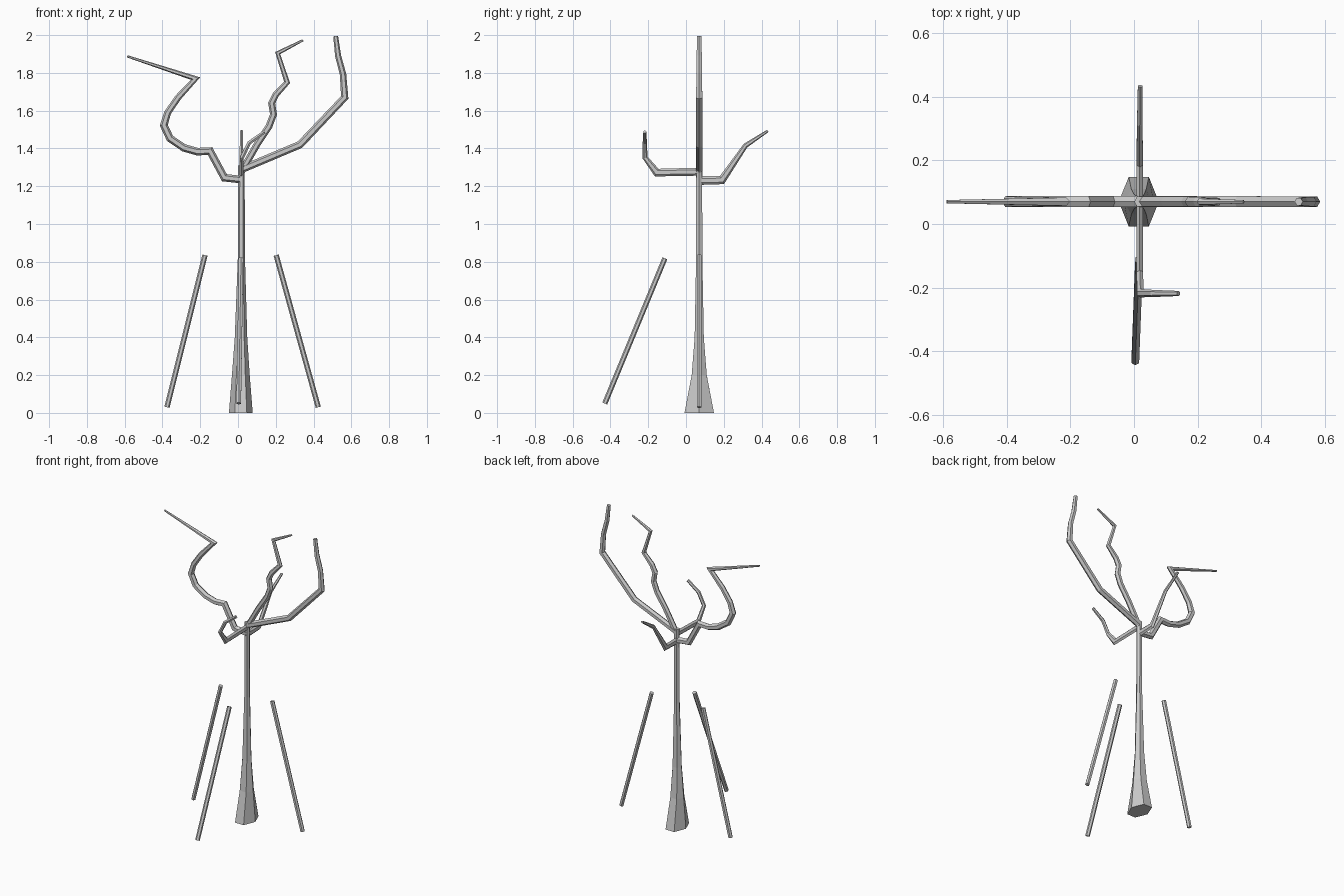
import bpy, bmesh, math
from mathutils import Vector

Y = 0.07   # depth of the trunk and the three main branches


def sweep(name, pts, radii, side_ref):
    """Mitred six-sided tube; radii are (in-plane, sideways) per point."""
    pts = [Vector(p) for p in pts]
    bm = bmesh.new()
    rings = []
    for i, p in enumerate(pts):
        d_in = (p - pts[max(i - 1, 0)]).normalized()
        d_out = (pts[min(i + 1, len(pts) - 1)] - p).normalized()
        t = (d_in + d_out).normalized()
        mitre = 1.0
        if 0 < i < len(pts) - 1:
            mitre = min(1 / max(t.dot(d_in), 0.1), 1.7)
        side = Vector(side_ref)
        side = (side - t * side.dot(t)).normalized()
        up = t.cross(side)
        a, b = radii[i]
        rings.append([bm.verts.new(p + up * (a * mitre * math.cos(k * math.pi / 3))
                                   + side * (b * math.sin(k * math.pi / 3)))
                      for k in range(6)])
    for r, s in zip(rings, rings[1:]):
        for k in range(6):
            bm.faces.new((r[k], r[(k + 1) % 6], s[(k + 1) % 6], s[k]))
    bm.faces.new(rings[0])
    bm.faces.new(rings[-1])
    bmesh.ops.recalc_face_normals(bm, faces=bm.faces)
    me = bpy.data.meshes.new(name)
    bm.to_mesh(me)
    bm.free()
    ob = bpy.data.objects.new(name, me)
    bpy.context.collection.objects.link(ob)
    return ob


def planar(name, xz, radii):
    sweep(name, [(x, Y, z) for x, z in xz], [(r, r) for r in radii], (0, 1, 0))


# Trunk with flared foot
sweep("trunk", [(0.015, Y, 0), (0.015, Y, 0.2), (0.016, Y, 0.4), (0.018, Y, 0.82), (0.018, Y, 1.31)],
      [(0.063, 0.09), (0.047, 0.046), (0.033, 0.028), (0.019, 0.019), (0.017, 0.018)], (0, 1, 0))

# Main branches in the trunk plane
planar("left_branch",
       [(0.02, 1.235), (-0.072, 1.245), (-0.148, 1.386), (-0.215, 1.383), (-0.286, 1.403),
        (-0.36, 1.453), (-0.393, 1.523), (-0.372, 1.59), (-0.317, 1.67), (-0.225, 1.77), (-0.587, 1.888)],
       [0.02, 0.02, 0.02, 0.02, 0.02, 0.02, 0.02, 0.018, 0.017, 0.015, 0.006])
planar("middle_branch",
       [(0.02, 1.28), (0.10, 1.42), (0.164, 1.517), (0.188, 1.58), (0.178, 1.64),
        (0.2, 1.685), (0.26, 1.75), (0.21, 1.905), (0.344, 1.973)],
       [0.018, 0.018, 0.018, 0.018, 0.018, 0.017, 0.014, 0.011, 0.006])
planar("right_branch",
       [(0.02, 1.29), (0.328, 1.42), (0.565, 1.67), (0.556, 1.793), (0.53, 1.89), (0.517, 1.995)],
       [0.02, 0.02, 0.019, 0.017, 0.016, 0.013])

# Small twigs growing to the back and front
sweep("back_twig", [(0.018, 0.07, 1.23), (0.018, 0.19, 1.232), (0.018, 0.315, 1.415), (0.019, 0.433, 1.493)],
      [(0.023, 0.012), (0.021, 0.012), (0.013, 0.01), (0.007, 0.008)], (1, 0, 0))
sweep("front_twig", [(0.018, 0.07, 1.277), (0.018, -0.155, 1.272), (0.02, -0.217, 1.352),
                     (0.06, -0.218, 1.43), (0.14, -0.218, 1.488)],
      [(0.021, 0.012), (0.02, 0.012), (0.013, 0.012), (0.011, 0.012), (0.008, 0.01)], (1, 0, 0))

# Three leaning support stakes
for name, foot, head, side in (
        ("left_stake", (-0.376, Y, 0.03), (-0.175, Y, 0.835), (0, 1, 0)),
        ("right_stake", (0.425, Y, 0.03), (0.202, Y, 0.835), (0, 1, 0)),
        ("front_stake", (0.004, -0.43, 0.05), (0.016, -0.112, 0.818), (1, 0, 0))):
    sweep(name, [foot, head], [(0.014, 0.014)] * 2, side)
